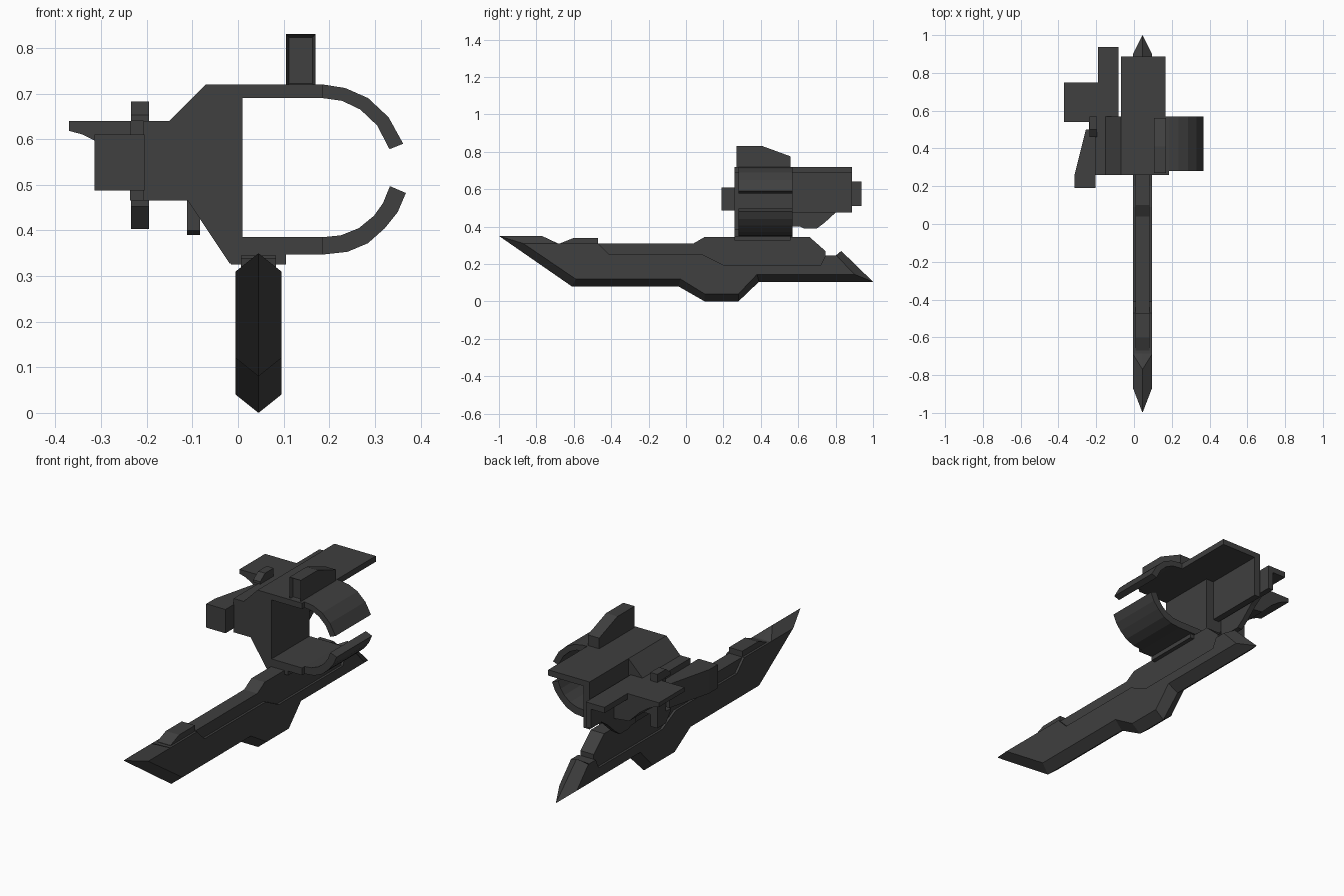
import bpy, bmesh
from mathutils import Vector

if "Cube" in bpy.data.objects:
    bpy.data.objects.remove(bpy.data.objects["Cube"])

mat = bpy.data.materials.new("dark_metal")
mat.diffuse_color = (0.05, 0.05, 0.05, 1)
mat.use_nodes = True
mat.node_tree.nodes["Principled BSDF"].inputs["Base Color"].default_value = mat.diffuse_color


def finish(name, bm):
    bmesh.ops.recalc_face_normals(bm, faces=bm.faces[:])
    me = bpy.data.meshes.new(name)
    bm.to_mesh(me)
    bm.free()
    me.materials.append(mat)
    ob = bpy.data.objects.new(name, me)
    bpy.context.collection.objects.link(ob)
    return ob


def prism(name, pts, axis, a, b, recess=False):
    """Extrude a 2D profile along x, y or z from a to b."""
    bm = bmesh.new()
    place = {"x": lambda p, t: (t, p[0], p[1]),
             "y": lambda p, t: (p[0], t, p[1]),
             "z": lambda p, t: (p[0], p[1], t)}[axis]
    lo = [bm.verts.new(place(p, a)) for p in pts]
    hi = [bm.verts.new(place(p, b)) for p in pts]
    bm.faces.new(lo)
    bm.faces.new(hi)
    n = len(pts)
    for i in range(n):
        j = (i + 1) % n
        bm.faces.new((lo[i], lo[j], hi[j], hi[i]))
    if recess:
        bmesh.ops.recalc_face_normals(bm, faces=bm.faces[:])
        front = min(bm.faces, key=lambda f: f.normal.y)
        bmesh.ops.inset_region(bm, faces=[front], thickness=0.01)
        bmesh.ops.translate(bm, verts=front.verts[:], vec=Vector((0, 0.02, 0)))
    return finish(name, bm)


def box(name, x0, x1, y0, y1, z0, z1):
    return prism(name, [(x0, y0), (x1, y0), (x1, y1), (x0, y1)], "z", z0, z1)


# Blade: side outline at full width, lofted to a sharp outline on the centre plane
CX = 0.045
side = [(-.87, .31), (-.69, .31), (-.685, .31), (-.47, .31), (-.41, .25), (.09, .25),
        (.20, .195), (.72, .195), (.745, .245), (.80, .245), (.805, .245), (.90, .145),
        (.38, .145), (.28, .04), (.10, .04), (-.03, .12), (-.59, .12)]
spine = list(side)
for i, p in {0: (-1, .35), 1: (-.77, .35), 10: (.83, .27), 11: (1, .105), 12: (.39, .105),
             13: (.28, 0), 14: (.10, 0), 15: (-.04, .08), 16: (-.61, .08)}.items():
    spine[i] = p
bm = bmesh.new()
L, M, R = [[bm.verts.new((CX + dx, y, z)) for y, z in pts]
           for dx, pts in ((-.05, side), (0, spine), (.05, side))]
bm.faces.new(L)
bm.faces.new(R)
for i in range(len(L)):
    j = (i + 1) % len(L)
    bm.faces.new((L[i], L[j], M[j], M[i]))
    bm.faces.new((M[i], M[j], R[j], R[i]))
finish("blade", bm)

# Narrower upper body of the blade
prism("blade_spine", [(-.67, .30), (-.67, .312), (-.60, .34), (-.47, .34), (-.47, .31),
                      (.04, .31), (.10, .345), (.66, .345), (.745, .27), (.745, .18),
                      (.19, .18), (.08, .24), (-.42, .24), (-.47, .30)],
      "x", CX - .038, CX + .038)
box("blade_mount", -.015, .105, .26, .56, .325, .348)

# Main frame and the two open grip claws
prism("frame", [(-.07, .72), (-.15, .64), (-.207, .64), (-.207, .465), (-.11, .465),
                (-.018, .327), (.01, .327), (.01, .72)], "y", .26, .57)
box("frame_top", 0, .185, .26, .57, .69, .72)
box("frame_bottom", 0, .185, .26, .57, .347, .385)
prism("upper_claw", [(.185, .72), (.235, .712), (.285, .69), (.33, .648), (.362, .59),
                     (.332, .578), (.305, .63), (.268, .665), (.228, .684), (.185, .69)],
      "y", .28, .57)
prism("lower_claw", [(.185, .347), (.24, .353), (.285, .372), (.322, .405), (.35, .44),
                     (.368, .482), (.333, .497), (.318, .46), (.298, .432), (.265, .405),
                     (.225, .389), (.185, .385)], "y", .28, .57)

# Rear cover: top plate with one side wall
box("rear_plate", -.07, .167, .57, .888, .69, .72)
box("rear_wall", -.07, -.035, .57, .888, .475, .70)

# Top fin with recessed front
prism("fin", [(.27, .715), (.27, .83), (.41, .83), (.56, .775), (.56, .715)],
      "x", .105, .17, recess=True)

# Left side: tapered box, cross bar, rail and wing
prism("side_box", [(-.315, .19), (-.205, .19), (-.205, .50), (-.255, .50), (-.315, .26)],
      "z", .487, .61)
box("side_plate", -.237, -.20, .50, .57, .465, .64)
for name, zs in (("upper_peg", (.64, .653, .682)), ("lower_peg", (.465, .452, .403))):
    prism(name, [(.46, zs[0]), (.46, zs[1]), (.50, zs[2]), (.57, zs[2]), (.57, zs[0])],
          "x", -.235, -.195)
prism("rail_wall", [(.57, .40), (.61, .40), (.63, .39), (.70, .39), (.74, .42), (.80, .475),
                    (.85, .51), (.938, .51), (.938, .64), (.57, .64)], "x", -.112, -.083)
box("rail_plate", -.19, -.112, .57, .938, .61, .64)
prism("wing", [(-.37, .64), (-.37, .618), (-.34, .61), (-.31, .595), (-.26, .56),
               (-.20, .50), (-.11, .49), (-.11, .64)], "y", .54, .75)
